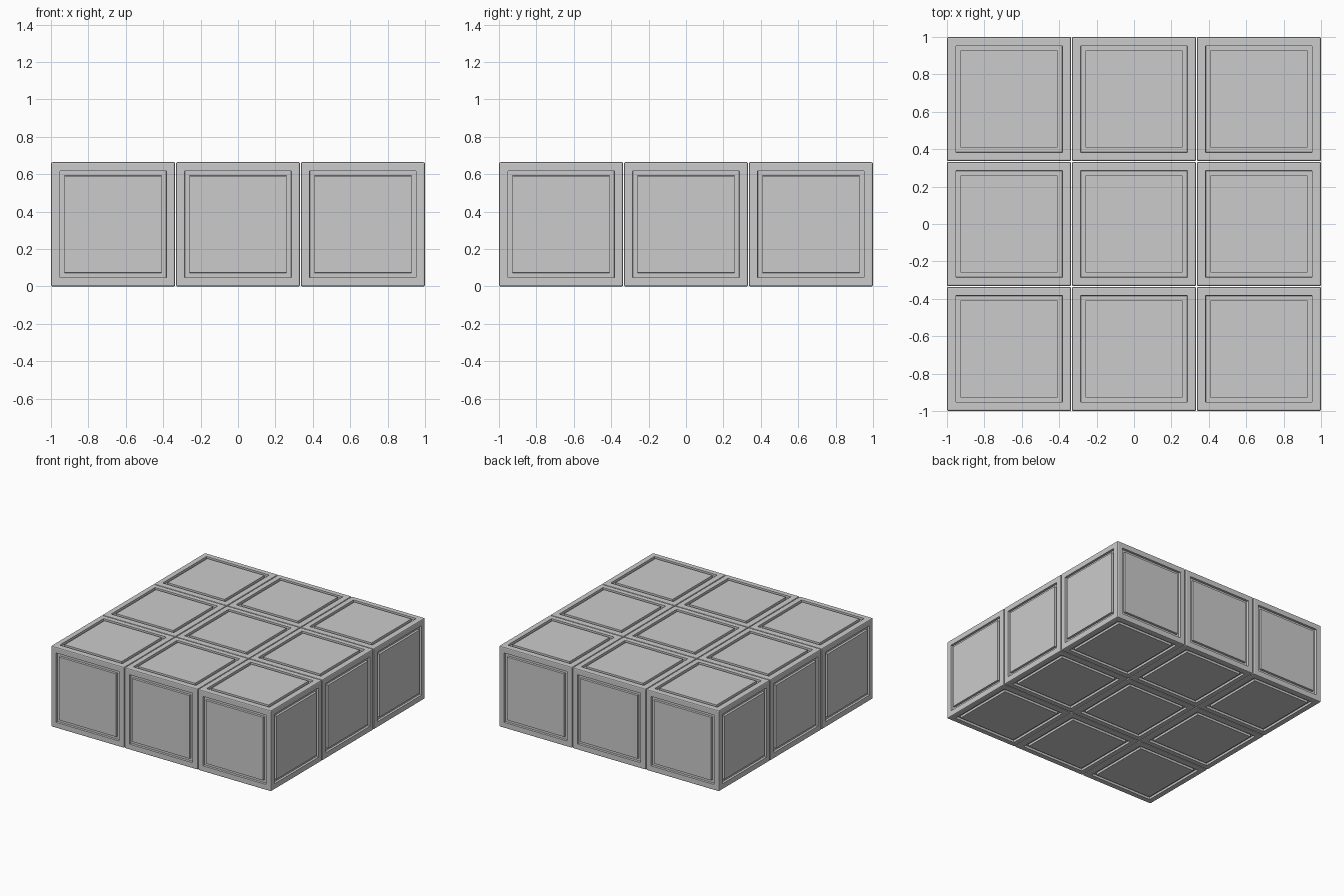
import bpy, bmesh

if "Cube" in bpy.data.objects:
    bpy.data.objects.remove(bpy.data.objects["Cube"])

SIZE = 0.664
PITCH = (2.0 - SIZE) / 2


def block_mesh():
    bm = bmesh.new()
    bmesh.ops.create_cube(bm, size=SIZE)
    # softened outer edges
    bmesh.ops.bevel(bm, geom=bm.edges[:], offset=0.008, segments=2,
                    profile=0.5, affect='EDGES')
    # framed panel on each side: rim, groove wall, groove floor, panel wall
    panels = sorted(bm.faces, key=lambda f: f.calc_area())[-6:]
    for width, depth in ((0.039, 0), (0.001, -0.018), (0.024, 0), (0.001, 0.018)):
        bmesh.ops.inset_individual(bm, faces=panels, thickness=width,
                                   depth=depth, use_even_offset=True)
    bmesh.ops.recalc_face_normals(bm, faces=bm.faces[:])
    mesh = bpy.data.meshes.new("panelled_block")
    bm.to_mesh(mesh)
    bm.free()
    return mesh


# three by three grid of identical blocks
mesh = block_mesh()
for row in range(3):
    for col in range(3):
        block = bpy.data.objects.new(f"block_{row + 1}_{col + 1}", mesh)
        block.location = ((col - 1) * PITCH, (row - 1) * PITCH, SIZE / 2)
        bpy.context.collection.objects.link(block)
